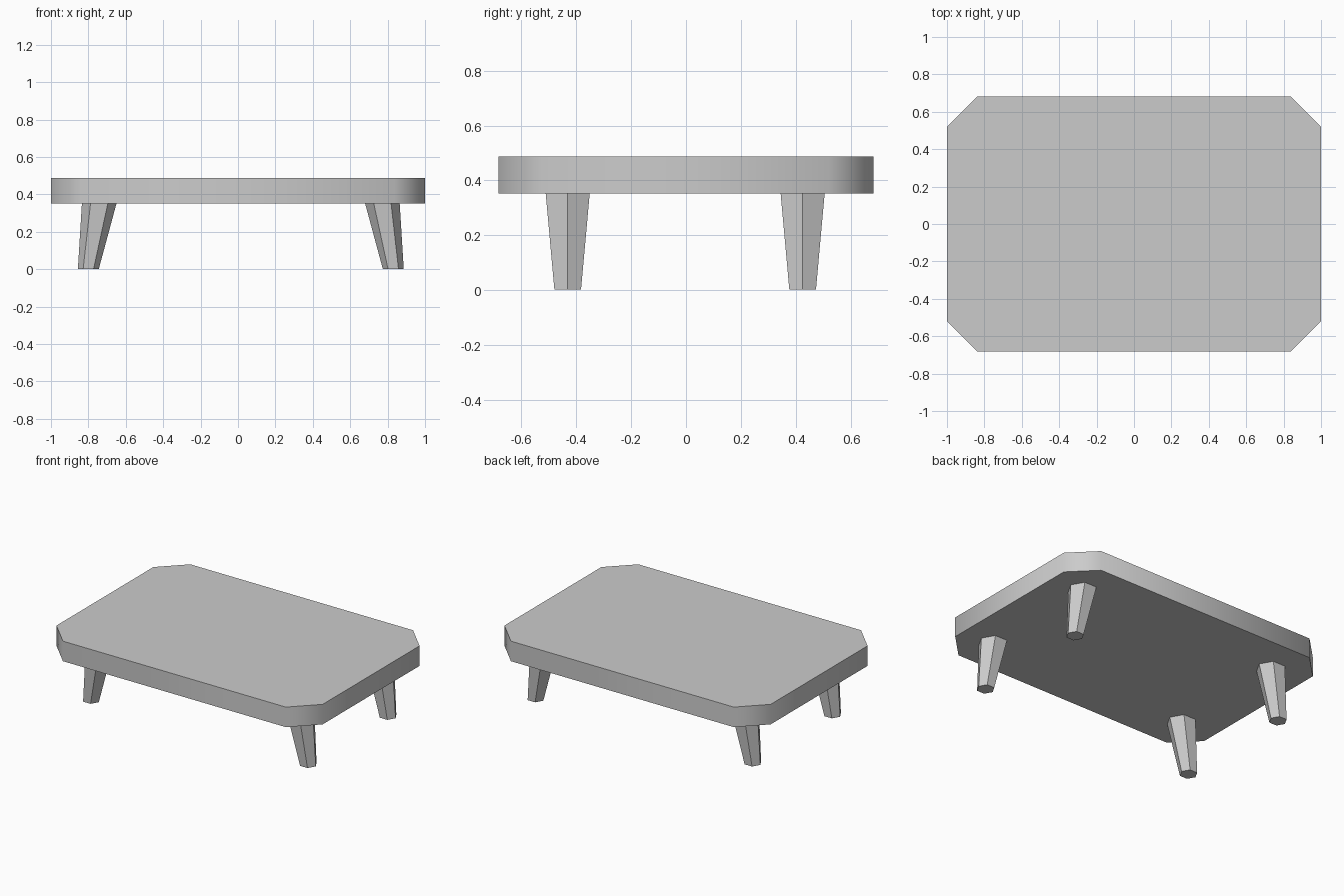
import bpy, bmesh, math

if "Cube" in bpy.data.objects:
    bpy.data.objects.remove(bpy.data.objects["Cube"])


def loft(name, lower, upper):
    """Solid between two matching rings of points."""
    bm = bmesh.new()
    a = [bm.verts.new(p) for p in lower]
    b = [bm.verts.new(p) for p in upper]
    n = len(a)
    bm.faces.new(a[::-1])
    bm.faces.new(b)
    for i in range(n):
        j = (i + 1) % n
        bm.faces.new((a[i], a[j], b[j], b[i]))
    bmesh.ops.recalc_face_normals(bm, faces=bm.faces)
    mesh = bpy.data.meshes.new(name)
    bm.to_mesh(mesh)
    bm.free()
    ob = bpy.data.objects.new(name, mesh)
    bpy.context.collection.objects.link(ob)
    return ob


def hexagon(cx, cy, z, r):
    return [(cx + r * math.cos(k * math.pi / 3),
             cy + r * math.sin(k * math.pi / 3), z) for k in range(6)]


# Tabletop: rectangle with clipped corners, sides shaded smoothly
X, Y, CUT = 1.0, 0.683, 0.163
outline = [(X, -Y + CUT), (X, Y - CUT), (X - CUT, Y), (-X + CUT, Y),
           (-X, Y - CUT), (-X, -Y + CUT), (-X + CUT, -Y), (X - CUT, -Y)]
Z_UNDER, Z_TOP = 0.352, 0.488
top = loft("tabletop", [(x, y, Z_UNDER) for x, y in outline],
           [(x, y, Z_TOP) for x, y in outline])
for f in top.data.polygons:
    f.use_smooth = True
top.data.set_sharp_from_angle(angle=math.radians(60))

# Legs: tapered hexagons splayed outward along x
for y_name, y in (("front", -0.431), ("back", 0.425)):
    for x_name, x_foot, x_top in (("left", -0.80, -0.742), ("right", 0.83, 0.772)):
        loft(f"{y_name}_{x_name}_leg",
             hexagon(x_foot, y, 0.002, 0.056),
             hexagon(x_top, y, Z_UNDER, 0.0925))
